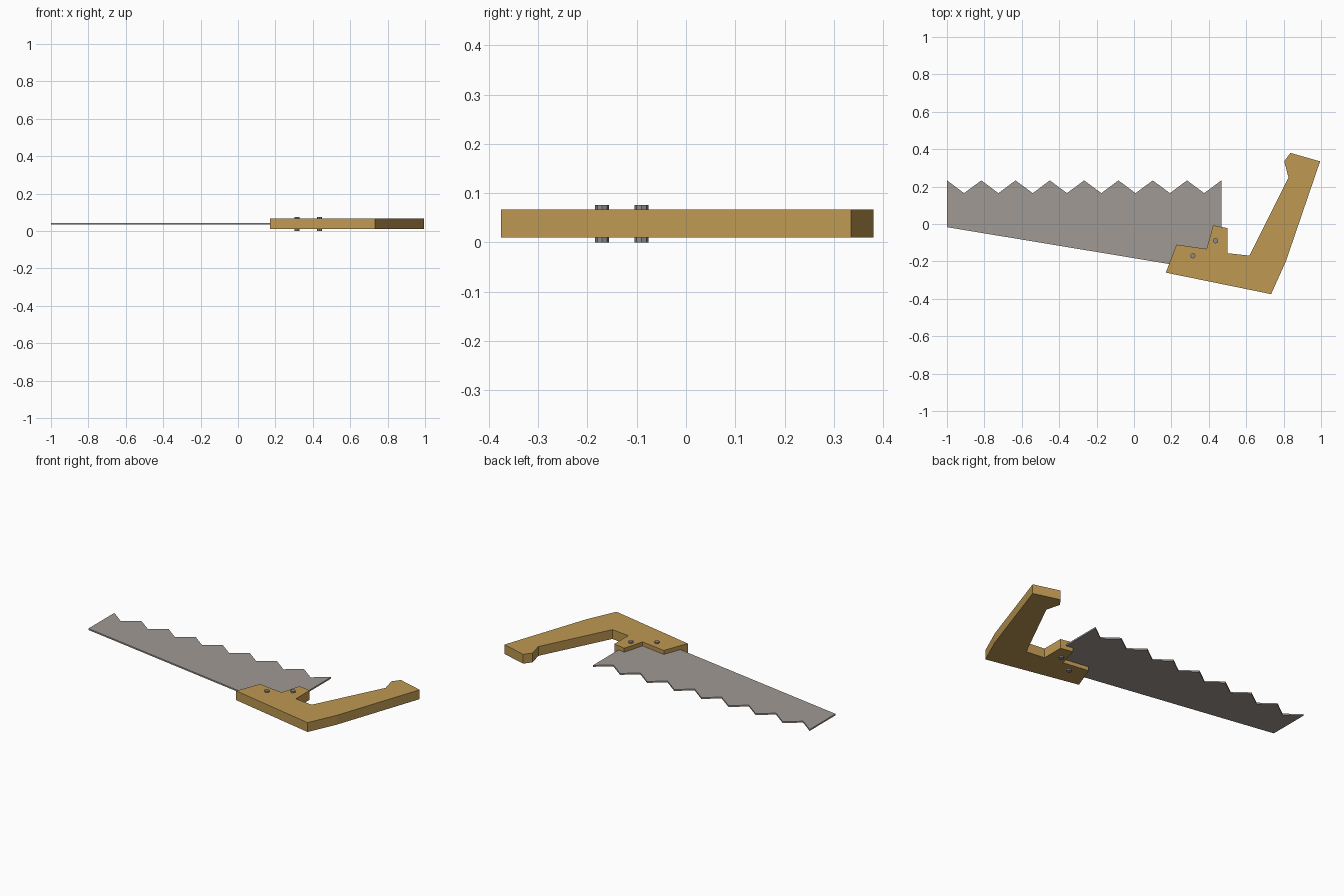
import bpy
import bmesh
from mathutils import Matrix

cube = bpy.data.objects.get("Cube")
if cube:
    bpy.data.objects.remove(cube, do_unlink=True)


def material(name, rgb):
    mat = bpy.data.materials.new(name)
    mat.use_nodes = True
    mat.diffuse_color = (*rgb, 1)
    mat.node_tree.nodes["Principled BSDF"].inputs["Base Color"].default_value = (*rgb, 1)
    return mat


def finish(name, bm, mat):
    bmesh.ops.recalc_face_normals(bm, faces=bm.faces)
    mesh = bpy.data.meshes.new(name)
    bm.to_mesh(mesh)
    bm.free()
    mesh.materials.append(mat)
    obj = bpy.data.objects.new(name, mesh)
    bpy.context.collection.objects.link(obj)
    return obj


def plate(name, outline, z_low, z_high, mat):
    """Extrude a flat outline upward into a solid plate."""
    bm = bmesh.new()
    face = bm.faces.new([bm.verts.new((x, y, z_low)) for x, y in outline])
    top = bmesh.ops.extrude_face_region(bm, geom=[face])["geom"]
    verts = [v for v in top if isinstance(v, bmesh.types.BMVert)]
    bmesh.ops.translate(bm, vec=(0, 0, z_high - z_low), verts=verts)
    return finish(name, bm, mat)


wood = material("golden wood", (0.52, 0.315, 0.085))
steel = material("warm grey steel", (0.35, 0.32, 0.295))
rivet_steel = material("rivet grey", (0.27, 0.27, 0.28))

# Blade: tapered back edge and a row of regular teeth
TEETH = 8
LEFT, RIGHT = -1.0, 0.467
PITCH = (RIGHT - LEFT) / TEETH
outline = [(RIGHT, -0.26), (LEFT, -0.017)]
for i in range(TEETH):
    x = LEFT + i * PITCH
    outline += [(x, 0.233), (x + PITCH / 2, 0.165)]
outline.append((RIGHT, 0.233))
plate("blade", outline, 0.0335, 0.0425, steel)

# Handle: clamp around the blade and an angled grip with a hooked end
grip = [
    (0.17, -0.26), (0.227, -0.11), (0.388, -0.133), (0.423, -0.007),
    (0.50, -0.022), (0.50, -0.156), (0.617, -0.169), (0.826, 0.248),
    (0.803, 0.335), (0.836, 0.38), (0.995, 0.335), (0.812, -0.2),
    (0.733, -0.375),
]
plate("handle", grip, 0.01, 0.067, wood)

# Rivets: short pins passing right through the handle
for i, (x, y) in enumerate([(0.315, -0.17), (0.436, -0.09)]):
    bm = bmesh.new()
    bmesh.ops.create_cone(bm, cap_ends=True, segments=8, radius1=0.0142,
                          radius2=0.0142, depth=0.076,
                          matrix=Matrix.Translation((x, y, 0.038)))
    finish(f"rivet_{i + 1}", bm, rivet_steel)
